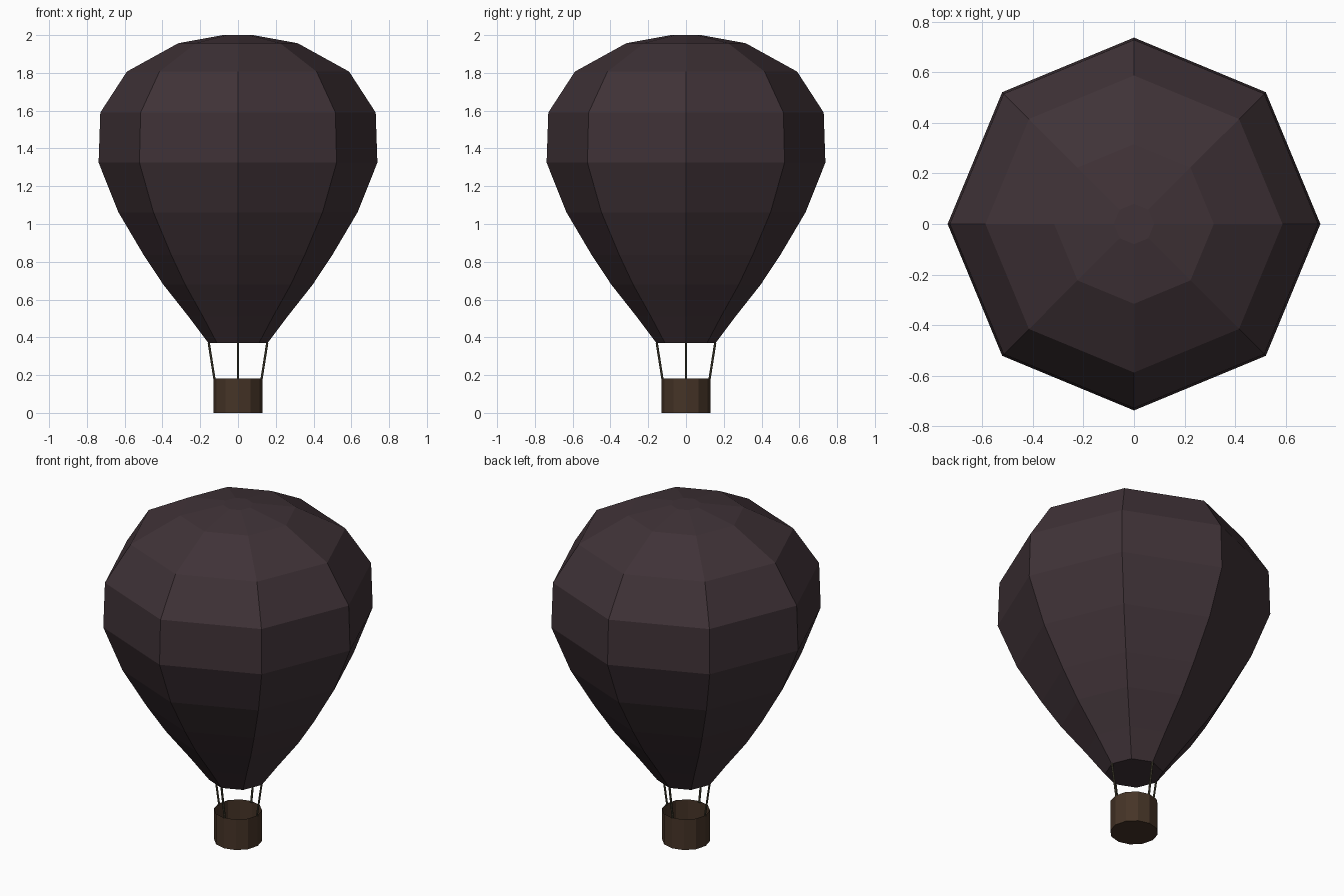
import bpy, math
from mathutils import Vector

if "Cube" in bpy.data.objects:
    bpy.data.objects.remove(bpy.data.objects["Cube"])


def material(name, rgb):
    m = bpy.data.materials.new(name)
    m.diffuse_color = (*rgb, 1)
    m.use_nodes = True
    m.node_tree.nodes["Principled BSDF"].inputs["Base Color"].default_value = m.diffuse_color
    return m


def make(name, verts, faces, mat):
    me = bpy.data.meshes.new(name)
    me.from_pydata(verts, [], faces)
    me.materials.append(mat)
    ob = bpy.data.objects.new(name, me)
    bpy.context.collection.objects.link(ob)
    return ob


def lathe(name, profile, n, mat, bottom=True, top=True):
    """Faceted solid of revolution from (radius, z) pairs, bottom to top."""
    verts = [(r * math.cos(2 * math.pi * i / n), r * math.sin(2 * math.pi * i / n), z)
             for r, z in profile for i in range(n)]
    faces = [(k * n + i, k * n + (i + 1) % n, (k + 1) * n + (i + 1) % n, (k + 1) * n + i)
             for k in range(len(profile) - 1) for i in range(n)]
    if bottom:
        faces.append(tuple(reversed(range(n))))
    if top:
        faces.append(tuple(range(len(verts) - n, len(verts))))
    return make(name, verts, faces, mat)


fabric = material("fabric", (0.05, 0.032, 0.038))
wicker = material("wicker", (0.06, 0.034, 0.02))
cord = material("cord", (0.07, 0.062, 0.038))

# Eight-gore envelope
lathe("envelope", [(0.157, 0.37), (0.262, 0.51), (0.396, 0.68), (0.50, 0.837),
                   (0.633, 1.062), (0.738, 1.325), (0.729, 1.59), (0.588, 1.807),
                   (0.316, 1.957), (0.08, 2.0)], 8, fabric)

# Open-topped basket
lathe("basket", [(0.13, 0), (0.13, 0.182)], 12, wicker, top=False)

# Four ropes from basket rim to envelope mouth
for i in range(4):
    a = i * math.pi / 2
    d = Vector((math.cos(a), math.sin(a), 0))
    p = d * 0.124 + Vector((0, 0, 0.175))
    q = d * 0.155 + Vector((0, 0, 0.372))
    bpy.ops.mesh.primitive_cylinder_add(vertices=6, radius=0.006, depth=(q - p).length,
                                        location=(p + q) / 2,
                                        rotation=(q - p).to_track_quat('Z', 'Y').to_euler())
    rope = bpy.context.object
    rope.name = f"rope_{i + 1}"
    rope.data.materials.append(cord)
